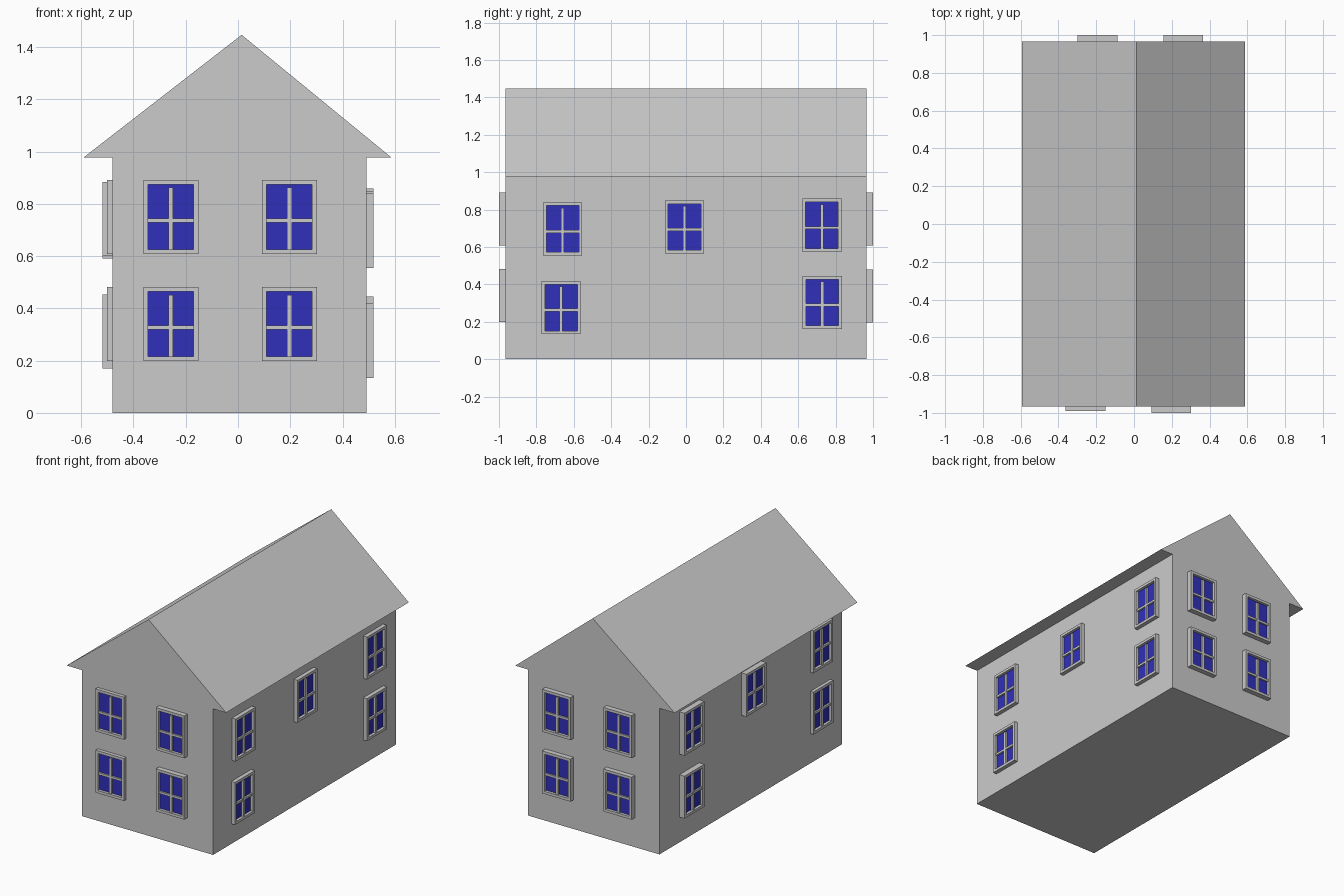
import bpy, bmesh
from mathutils import Matrix, Vector

if "Cube" in bpy.data.objects:
    bpy.data.objects.remove(bpy.data.objects["Cube"])

X0, X1, Y = -0.48, 0.492, 0.966      # wall faces
EAVE, RIDGE = 0.977, 1.447
W, H = 0.21, 0.284                   # window frame size
BORDER, RECESS, SINK = 0.018, 0.018, -0.01

glass_mat = bpy.data.materials.new("window_blue")
glass_mat.diffuse_color = (0.03, 0.03, 0.5, 1)
glass_mat.use_nodes = True
glass_mat.node_tree.nodes["Principled BSDF"].inputs["Base Color"].default_value = glass_mat.diffuse_color


def finish(name, bm, matrix=Matrix(), mat=None):
    bmesh.ops.recalc_face_normals(bm, faces=bm.faces)
    me = bpy.data.meshes.new(name)
    bm.to_mesh(me)
    bm.free()
    ob = bpy.data.objects.new(name, me)
    bpy.context.collection.objects.link(ob)
    ob.matrix_world = matrix
    if mat:
        me.materials.append(mat)
    return ob


def add_box(bm, lo, hi):
    lo, hi = Vector(lo), Vector(hi)
    m = Matrix.Translation((lo + hi) / 2) @ Matrix.Diagonal((*(hi - lo), 1))
    bmesh.ops.create_cube(bm, size=1, matrix=m)


def add_ring(bm, w, h, b, d0, d1):
    # rectangular picture-frame ring
    def loop(x, y, z):
        return [bm.verts.new((i * x, j * y, z))
                for i, j in ((-1, -1), (1, -1), (1, 1), (-1, 1))]
    loops = [loop(w / 2, h / 2, d0), loop(w / 2, h / 2, d1),
             loop(w / 2 - b, h / 2 - b, d1), loop(w / 2 - b, h / 2 - b, d0)]
    for k in range(4):
        a, c = loops[k], loops[(k + 1) % 4]
        for i in range(4):
            j = (i + 1) % 4
            bm.faces.new((a[i], a[j], c[j], c[i]))


# side: (origin on the wall, direction to the viewer's right)
SIDES = {
    "front": (Vector((0, -Y, 0)), Vector((1, 0, 0))),
    "back": (Vector((0, Y, 0)), Vector((-1, 0, 0))),
    "right": (Vector((X1, 0, 0)), Vector((0, 1, 0))),
    "left": (Vector((X0, 0, 0)), Vector((0, -1, 0))),
}


def window(side, idx, pos, z, depth):
    origin, u = SIDES[side]
    up = Vector((0, 0, 1))
    n = u.cross(up)
    loc = origin + Vector((abs(u.x), abs(u.y), 0)) * pos + up * z
    m = Matrix.Translation(loc) @ Matrix((u, up, n)).transposed().to_4x4()
    w, h = W / 2 - BORDER, H / 2 - BORDER
    # frame with cross bars
    bm = bmesh.new()
    add_ring(bm, W, H, BORDER, SINK, depth)
    bar = depth - 0.006
    add_box(bm, (-0.009, -h, SINK), (0.009, h - 0.012, bar))
    add_box(bm, (-w, -0.021, SINK), (w, -0.006, bar - 0.001))
    finish(f"{side}_window_frame_{idx}", bm, m)
    # glass pane
    bm = bmesh.new()
    add_box(bm, (-w, -h, SINK), (w, h, depth - RECESS))
    finish(f"{side}_window_glass_{idx}", bm, m, glass_mat)


# walls
bm = bmesh.new()
add_box(bm, (X0, -Y, 0), (X1, Y, EAVE))
finish("walls", bm)

# roof prism
bm = bmesh.new()
tri = [bm.verts.new((x, -Y, z)) for x, z in ((-0.592, EAVE), (0.588, EAVE), (0.014, RIDGE))]
face = bm.faces.new(tri)
ext = bmesh.ops.extrude_face_region(bm, geom=[face], use_keep_orig=True)
bmesh.ops.translate(bm, vec=(0, 2 * Y, 0),
                    verts=[v for v in ext["geom"] if isinstance(v, bmesh.types.BMVert)])
finish("roof", bm)

# windows: position along the wall, centre height, protrusion
LAYOUT = {
    "front": [(x, z, d) for x, d in ((-0.257, 0.024), (0.197, 0.034)) for z in (0.75, 0.34)],
    "back": [(x, z, 0.034) for x in (-0.193, 0.26) for z in (0.75, 0.338)],
    "right": [(-0.66, 0.697, 0.027), (-0.008, 0.707, 0.027), (0.727, 0.716, 0.027),
              (-0.668, 0.276, 0.027), (0.728, 0.303, 0.027)],
    "left": [(0.65, 0.732, 0.038), (-0.005, 0.742, 0.038), (-0.734, 0.75, 0.022),
             (0.65, 0.311, 0.038), (-0.735, 0.34, 0.022)],
}
for side, items in LAYOUT.items():
    for i, (pos, z, depth) in enumerate(items, 1):
        window(side, i, pos, z, depth)
